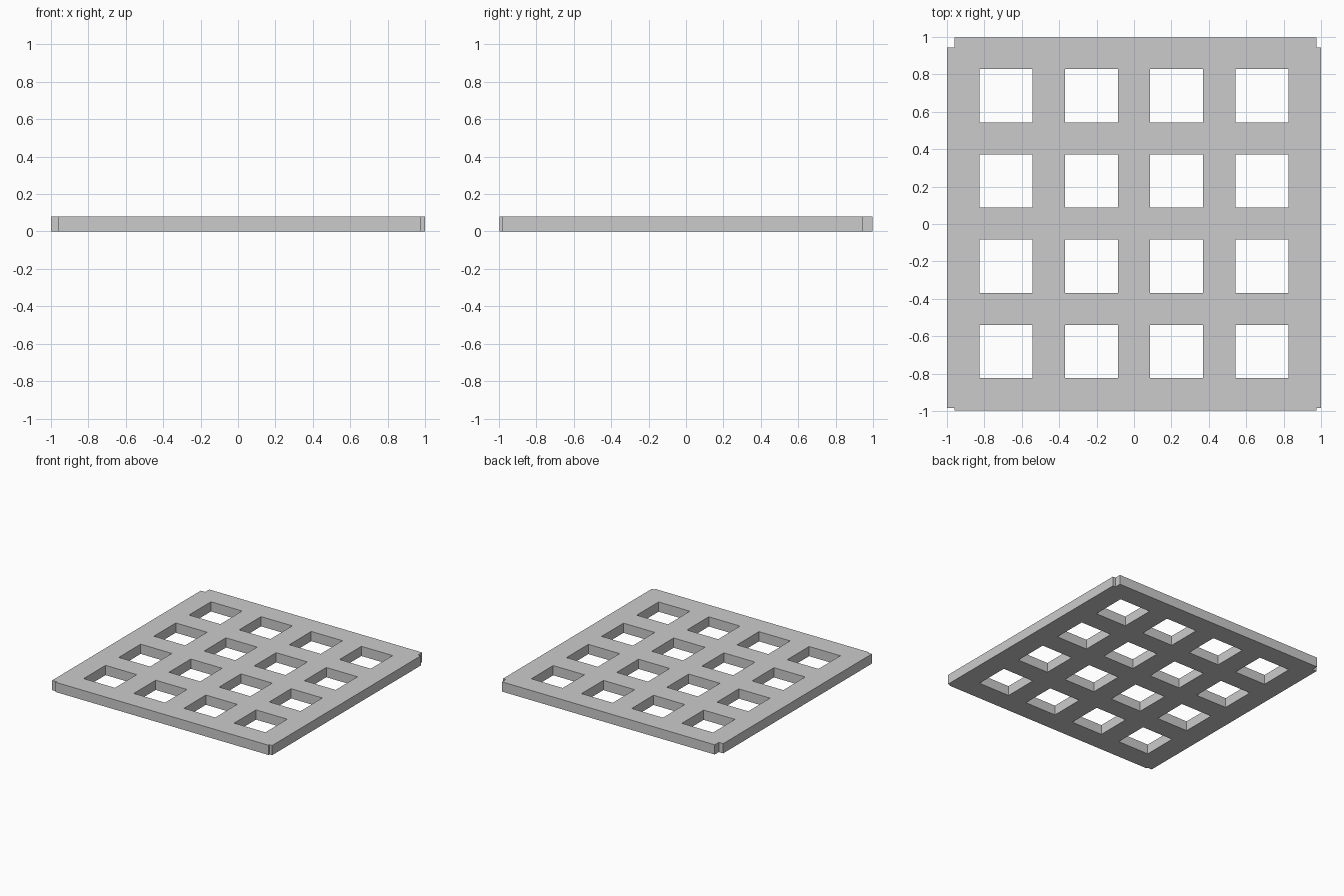
import bpy, bmesh

if "Cube" in bpy.data.objects:
    bpy.data.objects.remove(bpy.data.objects["Cube"])

HEIGHT = 0.08
PITCH, HOLE = 0.456, 0.284

# Outline of the plate with its small corner notches, counter-clockwise
L, R, F, B = -1.0, 1.0, -0.997, 0.998
NL, NR, NF, NB = -0.96, 0.975, -0.985, 0.945
outline = [(NL, F), (NR, F), (NR, NF), (R, NF), (R, NB), (NR, NB),
           (NR, B), (NL, B), (NL, NB), (L, NB), (L, NF), (NL, NF)]

curve = bpy.data.curves.new("plate_profile", 'CURVE')
curve.dimensions = '2D'
curve.fill_mode = 'BOTH'
curve.extrude = HEIGHT / 2


def add_loop(points):
    spline = curve.splines.new('POLY')
    spline.points.add(len(points) - 1)
    for p, (x, y) in zip(spline.points, points):
        p.co = (x, y, 0, 1)
    spline.use_cyclic_u = True


add_loop(outline)

# Four by four grid of square through-holes
h = HOLE / 2
for i in range(4):
    for j in range(4):
        cx, cy = (i - 1.5) * PITCH, (j - 1.5) * PITCH + 0.002
        add_loop([(cx - h, cy - h), (cx - h, cy + h), (cx + h, cy + h), (cx + h, cy - h)])

# Turn the filled profile into a closed mesh plate standing on the ground
source = bpy.data.objects.new("profile_source", curve)
bpy.context.collection.objects.link(source)
bpy.context.view_layer.update()
mesh = bpy.data.meshes.new_from_object(
    source.evaluated_get(bpy.context.evaluated_depsgraph_get()))
bpy.data.objects.remove(source)

bm = bmesh.new()
bm.from_mesh(mesh)
bmesh.ops.remove_doubles(bm, verts=bm.verts, dist=0.0005)
bmesh.ops.translate(bm, verts=bm.verts, vec=(0, 0, HEIGHT / 2))
bmesh.ops.recalc_face_normals(bm, faces=bm.faces)
for f in bm.faces:
    f.smooth = False
bm.to_mesh(mesh)
bm.free()

mesh.name = "grid_plate"
plate = bpy.data.objects.new("grid_plate", mesh)
bpy.context.collection.objects.link(plate)
